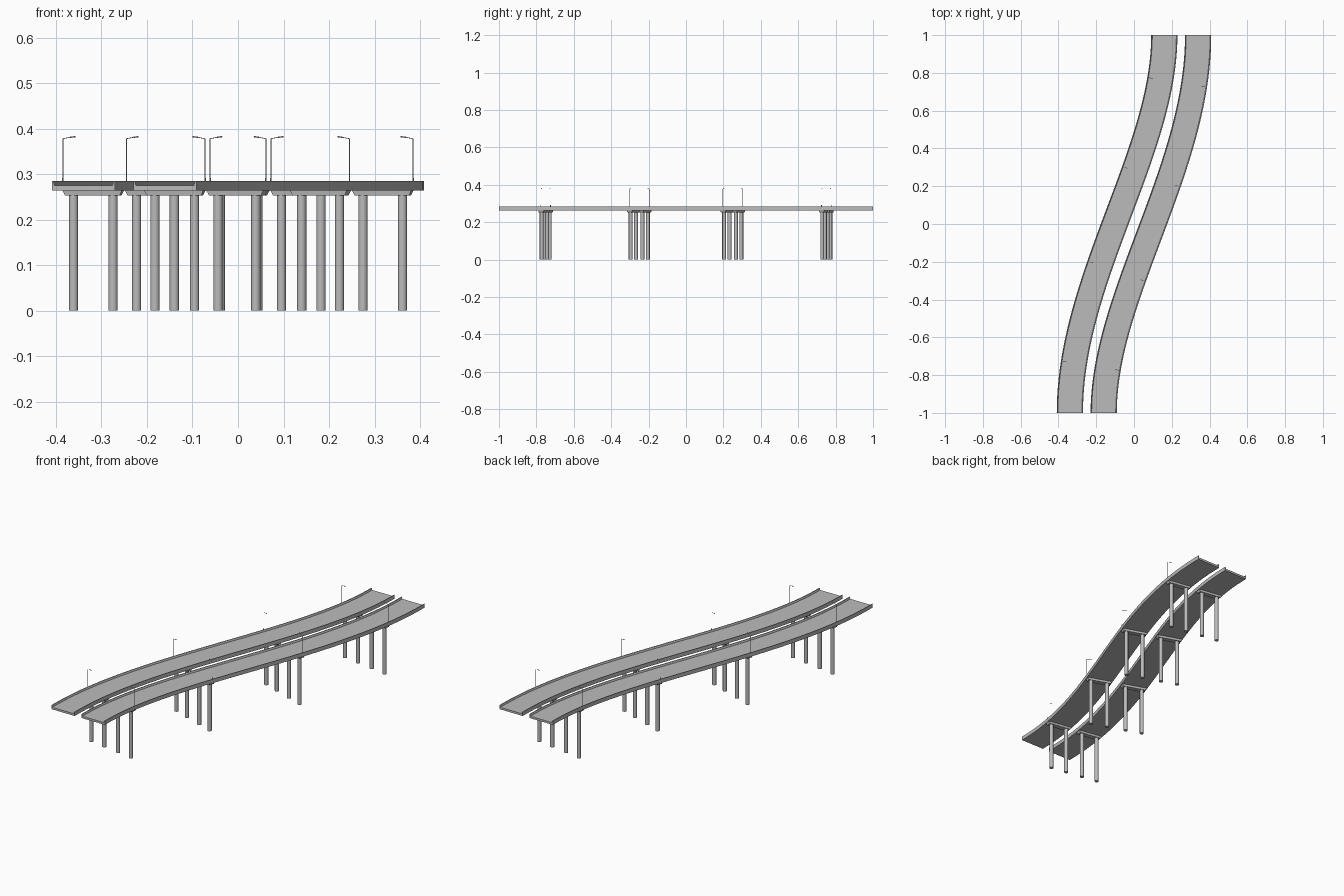
import bpy
import bmesh
import math
from mathutils import Matrix, Vector

cube = bpy.data.objects.get("Cube")
if cube:
    bpy.data.objects.remove(cube, do_unlink=True)


def make_material(name, rgb):
    mat = bpy.data.materials.new(name)
    mat.use_nodes = True
    mat.diffuse_color = (*rgb, 1)
    mat.node_tree.nodes["Principled BSDF"].inputs["Base Color"].default_value = (*rgb, 1)
    return mat


concrete = make_material("concrete_grey", (0.5, 0.5, 0.5))

LANE = 0.0895        # sideways distance of each carriageway from the middle
HALF = 0.0695        # half width of a carriageway
DECK_BOTTOM, ROAD, RAIL_TOP = 0.264, 0.275, 0.285
CAP_BOTTOM = 0.253


def path(y, side, v=0.0, z=0.0):
    """Point on a carriageway: side is -1 or 1, v is the offset across it."""
    t = (y + 1) / 2
    slope = 1.5 * t * (1 - t)
    x = -0.25 + 0.5 * (3 * t * t - 2 * t ** 3)
    across = Vector((1, -slope, 0))
    return Vector((x, y, z)) + across * LANE * side + across.normalized() * v


def heading(y):
    t = (y + 1) / 2
    return -math.atan(1.5 * t * (1 - t))


def finish(bm, name, smooth=True):
    bmesh.ops.recalc_face_normals(bm, faces=bm.faces)
    mesh = bpy.data.meshes.new(name)
    bm.to_mesh(mesh)
    bm.free()
    mesh.materials.append(concrete)
    obj = bpy.data.objects.new(name, mesh)
    bpy.context.collection.objects.link(obj)
    if smooth:
        bpy.ops.object.select_all(action='DESELECT')
        obj.select_set(True)
        bpy.context.view_layer.objects.active = obj
        bpy.ops.object.shade_smooth_by_angle(angle=math.radians(30))
    return obj


def add_rod(bm, a, b, radius, sides):
    d = b - a
    turn = d.to_track_quat('Z', 'Y').to_matrix().to_4x4()
    bmesh.ops.create_cone(bm, cap_ends=True, segments=sides, radius1=radius,
                          radius2=radius, depth=d.length,
                          matrix=Matrix.Translation((a + b) / 2) @ turn)


def build_deck(name, side, steps=48):
    # Road slab with a sloped parapet on each edge, swept along the curve
    half = [(HALF, DECK_BOTTOM), (HALF, RAIL_TOP),
            (HALF - 0.003, RAIL_TOP), (HALF - 0.006, ROAD)]
    profile = half + [(-v, z) for v, z in reversed(half)]
    bm = bmesh.new()
    rings = [[bm.verts.new(path(-1 + 2 * i / steps, side, v, z)) for v, z in profile]
             for i in range(steps + 1)]
    n = len(profile)
    for r, s in zip(rings, rings[1:]):
        for k in range(n):
            bm.faces.new((r[k], r[(k + 1) % n], s[(k + 1) % n], s[k]))
    bm.faces.new(rings[0])
    bm.faces.new(rings[-1])
    finish(bm, name)


def build_pier(tag, side, y):
    # Tapered crosshead
    bm = bmesh.new()
    bmesh.ops.create_cube(bm, size=1)
    for v in bm.verts:
        low = v.co.z < 0
        v.co.x *= 0.121 if low else 0.133
        v.co.y *= 0.026 if low else 0.03
        v.co.z = CAP_BOTTOM if low else DECK_BOTTOM + 0.001
    bm.transform(Matrix.Translation(path(y, side)) @ Matrix.Rotation(heading(y), 4, 'Z'))
    finish(bm, "pier_cap_" + tag, smooth=False)
    # Pair of round columns
    bm = bmesh.new()
    for v in (-0.044, 0.044):
        add_rod(bm, path(y, side, v), path(y, side, v, CAP_BOTTOM + 0.002), 0.0102, 24)
    finish(bm, "columns_" + tag)


def build_lamp(tag, side, y):
    # Slim post on the outer parapet with an arm reaching over the road
    edge = side * (HALF - 0.002)
    bm = bmesh.new()
    foot = path(y, side, edge, RAIL_TOP - 0.001)
    add_rod(bm, foot, path(y, side, edge, 0.378), 0.0009, 8)
    add_rod(bm, foot, path(y, side, edge, 0.292), 0.0016, 8)
    elbow = path(y, side, edge, 0.378)
    head = path(y, side, edge - side * 0.016, 0.381)
    tip = path(y, side, edge - side * 0.028, 0.3825)
    add_rod(bm, elbow, head, 0.0007, 8)
    add_rod(bm, head, tip, 0.0014, 8)
    finish(bm, "street_lamp_" + tag)


for side, label in ((-1, "right"), (1, "left")):
    build_deck("road_deck_" + label, side)
    for i, y in enumerate((-0.75, -0.25, 0.25, 0.75)):
        tag = f"{label}_{i + 1}"
        # Each pier stands on the line square to the middle of the bridge
        t = (y + 1) / 2
        shift = 1.5 * t * (1 - t) * LANE * side
        build_pier(tag, side, y)
        build_lamp(tag, side, y)
